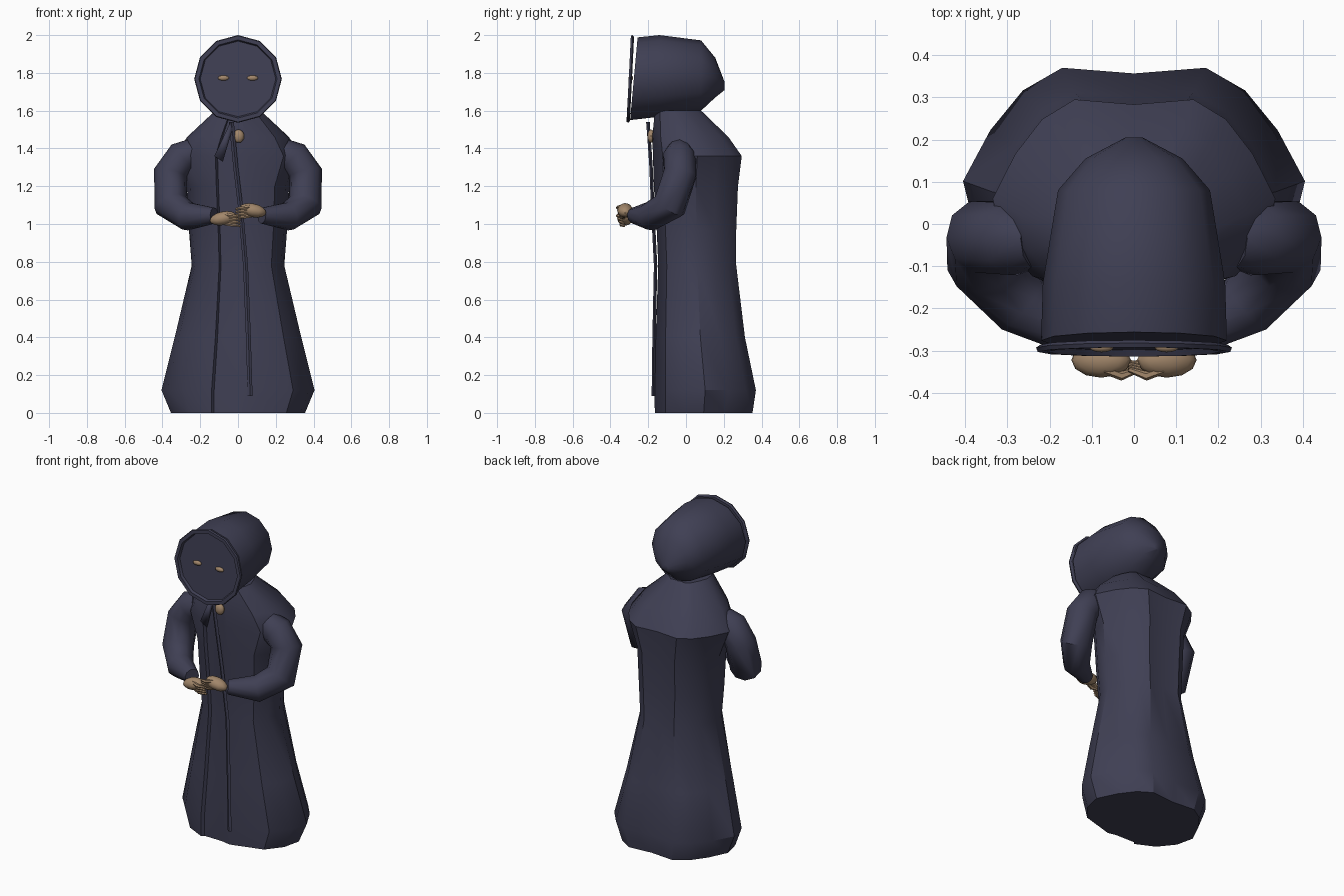
import bpy, bmesh, math
from mathutils import Vector

cube = bpy.data.objects.get("Cube")
if cube:
    bpy.data.objects.remove(cube, do_unlink=True)


def material(name, rgb):
    m = bpy.data.materials.new(name)
    m.use_nodes = True
    m.diffuse_color = (*rgb, 1)
    m.node_tree.nodes["Principled BSDF"].inputs["Base Color"].default_value = (*rgb, 1)
    return m


CLOTH = material("dark indigo cloth", (0.05, 0.05, 0.088))
SKIN = material("tan skin", (0.36, 0.24, 0.145))


def finish(name, bm, mat, angle=40):
    bmesh.ops.recalc_face_normals(bm, faces=bm.faces)
    me = bpy.data.meshes.new(name)
    bm.to_mesh(me)
    bm.free()
    me.materials.append(mat)
    ob = bpy.data.objects.new(name, me)
    bpy.context.collection.objects.link(ob)
    bpy.ops.object.select_all(action='DESELECT')
    ob.select_set(True)
    bpy.context.view_layer.objects.active = ob
    bpy.ops.object.shade_smooth_by_angle(angle=math.radians(angle))
    return ob


def add_loft(bm, rings):
    """Skin a list of equal closed rings and cap both ends."""
    loops = [[bm.verts.new(p) for p in ring] for ring in rings]
    n = len(loops[0])
    for a, b in zip(loops, loops[1:]):
        for i in range(n):
            j = (i + 1) % n
            bm.faces.new((a[i], a[j], b[j], b[i]))
    bm.faces.new(loops[0])
    bm.faces.new(loops[-1])


def loft(name, rings, mat, angle=40):
    bm = bmesh.new()
    add_loft(bm, rings)
    return finish(name, bm, mat, angle)


def tube_rings(path, radii, ref, sides=10):
    pts = [Vector(p) for p in path]
    rings = []
    for i, p in enumerate(pts):
        t = (pts[min(i + 1, len(pts) - 1)] - pts[max(i - 1, 0)]).normalized()
        u = t.cross(Vector(ref)).normalized()
        v = t.cross(u)
        rings.append([p + radii[i] * (u * math.cos(k * math.tau / sides) + v * math.sin(k * math.tau / sides))
                      for k in range(sides)])
    return rings


def ellipsoid(name, loc, size, mat, tilt=0, segments=12):
    bm = bmesh.new()
    bmesh.ops.create_uvsphere(bm, u_segments=segments, v_segments=8, radius=1)
    for v in bm.verts:
        v.co *= Vector(size)
    ob = finish(name, bm, mat)
    ob.location = loc
    ob.rotation_euler.y = tilt
    return ob


# Robe: height, half width, front y, back y, half width of the front opening
half = [(0.42, 1), (0.65, 0.8), (0.84, 0.45), (1, 0), (0.93, -0.42), (0.72, -0.78)]
rows = [(0, .355, -.165, .352, .14), (.12, .405, -.167, .37, .14), (.4, .335, -.16, .312, .12),
        (.78, .245, -.147, .266, .10), (.97, .26, -.155, .266, .105), (1.2, .27, -.17, .275, .115),
        (1.36, .335, -.175, .295, .12), (1.46, .27, -.178, .225, .09), (1.6, .12, -.165, .08, .04)]
robe = []
for z, w, f, b, opening in rows:
    c, d = (f + b) / 2, (b - f) / 2
    left = [Vector((x * w, c + y * d, z)) for x, y in half]
    right = [Vector((-p.x, p.y, z)) for p in reversed(left)]
    front = [(opening * .4, f, z), (0, f + .012, z), (-opening * .9, f + .015, z), (-opening, f, z)]
    robe.append([(0, c + .95 * d, z)] + left + front + right)
loft("robe", robe, CLOTH, 35)

# Folded lapel beside the neck
bm = bmesh.new()
bm.faces.new([bm.verts.new(p) for p in [(-.04, -.203, 1.54), (-.125, -.186, 1.36), (-.08, -.186, 1.33),
                                        (-.03, -.2, 1.5)]])
lapel = finish("lapel", bm, CLOTH)
lapel.modifiers.new("thickness", 'SOLIDIFY').thickness = 0.008

# Trailing edge of the overlapping front panel
edge_path = [(-.035, -.202, 1.54), (-.012, -.186, 1.3), (.012, -.178, 1.1), (.04, -.162, .78),
             (.055, -.17, .4), (.064, -.174, .09)]
strip = [[(x - .013, y, z), (x, y - .008, z), (x + .013, y, z), (x, y + .01, z)] for x, y, z in edge_path]
loft("front_trim", strip, CLOTH)

# Clasp at the throat
ellipsoid("clasp", (.003, -.185, 1.465), (.03, .02, .035), SKIN)


# Hood
def hood_ring(y, w, low, high, lean=0):
    c, r = (low + high) / 2, (high - low) / 2
    return [(w * math.sin(a), y + lean * math.cos(a), c + r * math.cos(a))
            for a in [k * math.tau / 12 for k in range(12)]]


loft("hood", [hood_ring(-.276, .22, 1.55, 1.988, .02), hood_ring(-.14, .216, 1.568, 2.0),
              hood_ring(.08, .18, 1.60, 1.972), hood_ring(.155, .115, 1.67, 1.88),
              hood_ring(.205, .02, 1.71, 1.75)], CLOTH, 50)


# Hood rim with the shadowed face set into it
def rim_ring(r, y):
    return hood_ring(y, r, 1.768 - r, 1.768 + r, .011)


loft("hood_rim_and_face", [rim_ring(.222, -.286), rim_ring(.232, -.293), rim_ring(.228, -.303),
                           rim_ring(.207, -.303), rim_ring(.2, -.288)], CLOTH, 30)

# Sleeves, eyes and hands on both sides
arm = [(.235, -.035, 1.385), (.29, -.035, 1.355), (.357, -.03, 1.27), (.355, -.085, 1.1),
       (.265, -.19, 1.04), (.125, -.275, 1.045)]
for side, label, lift in ((1, "left", .072), (-1, "right", .03)):
    rings = tube_rings(arm, [.07, .09, .09, .092, .077, .043], (-.5, .8, -.4))
    loft(label + "_sleeve", [[(side * p.x, p.y, p.z) for p in r] for r in rings], CLOTH, 45)
    ellipsoid(label + "_eye", (side * .077, -.292, 1.773), (.029, .012, .014), SKIN)
    z = 1 + lift
    ellipsoid(label + "_palm", (side * .078, -.322, z), (.072, .042, .036), SKIN, side * .2)
    bm = bmesh.new()
    for i in range(4):
        h = z + .02 - .016 * i
        path = [(side * .07, -.345 + .006 * i, h), (side * .03, -.36 + .006 * i, h - .006),
                (side * -.012, -.345 + .006 * i, h - .012)]
        add_loft(bm, tube_rings(path, [.01, .011, .006], (0, 0, 1), 6))
    finish(label + "_fingers", bm, SKIN)
